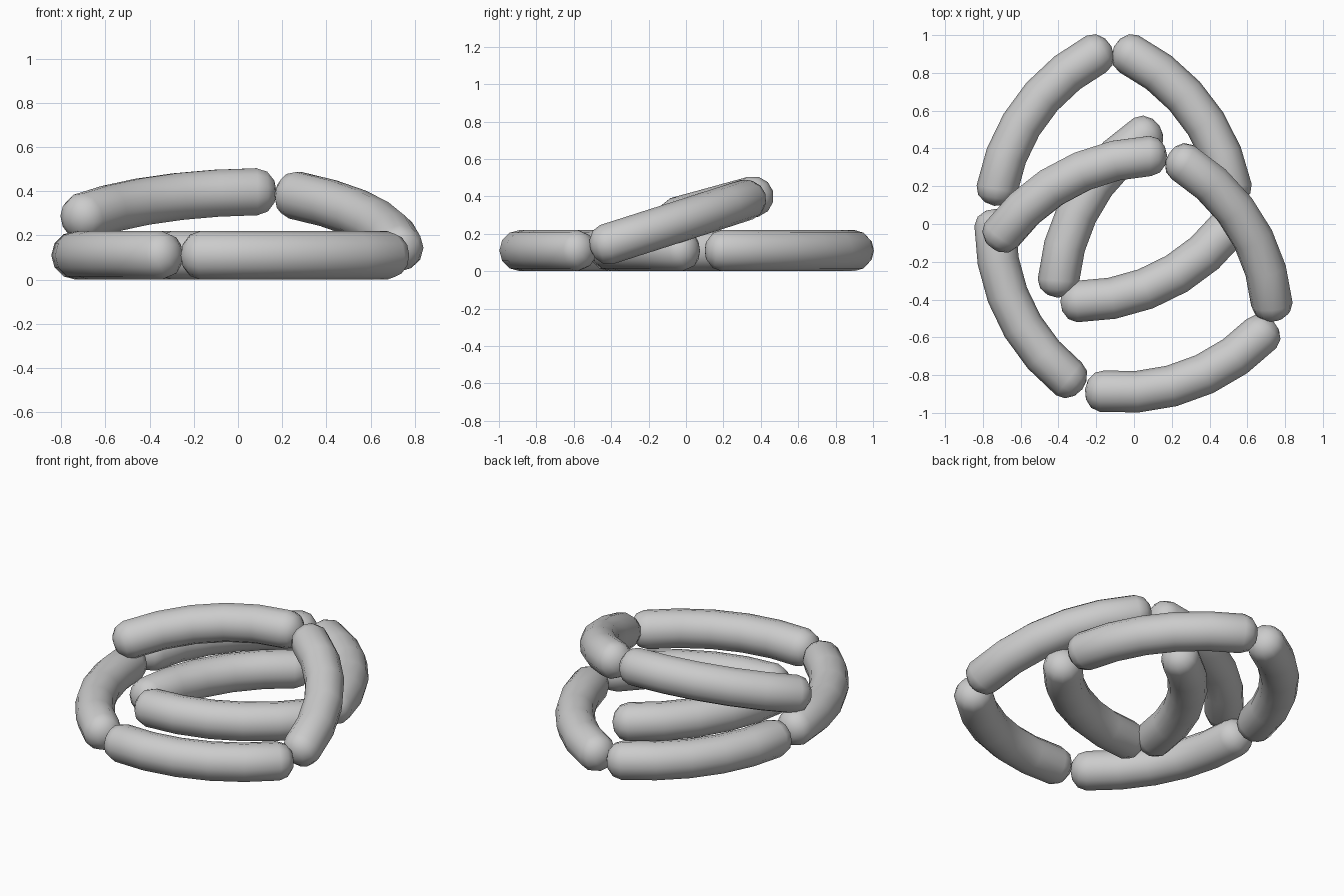
import bpy, bmesh, math
from mathutils import Vector

if "Cube" in bpy.data.objects:
    bpy.data.objects.remove(bpy.data.objects["Cube"])

R = 0.11                    # tube radius
SIDES = 12
SEGS = 5                    # straight pieces along each arc
HALF = math.radians(26)     # half of the arc angle
CAP = 0.09                  # length of the rounded end


def bent_tube(name, p, q, tilt=0.0):
    """Curved tube from p to q, bulging to the left of travel, with rounded ends."""
    p, q = Vector(p), Vector(q)
    up = Vector((0, -math.sin(math.radians(tilt)), math.cos(math.radians(tilt))))
    along = (q - p).normalized()
    out = up.cross(along).normalized()
    up = along.cross(out).normalized()
    rad = (q - p).length / (2 * math.sin(HALF))
    centre = (p + q) / 2 - out * rad * math.cos(HALF)

    def frame(a):
        radial = out * math.cos(a) + along * math.sin(a)
        tangent = along * math.cos(a) - out * math.sin(a)
        return centre + radial * rad, radial, tangent

    # stations: (position, radial, ring radius), caps included
    stations = []
    cap_angles = [math.radians(d) for d in (62, 32)]
    pos, radial, tan = frame(-HALF)
    tip_a = pos - tan * CAP
    for a in cap_angles:
        stations.append((pos - tan * CAP * math.sin(a), radial, R * math.cos(a)))
    for i in range(SEGS + 1):
        pos, radial, tan = frame(-HALF + 2 * HALF * i / SEGS)
        stations.append((pos, radial, R))
    for a in reversed(cap_angles):
        stations.append((pos + tan * CAP * math.sin(a), radial, R * math.cos(a)))
    tip_b = pos + tan * CAP

    bm = bmesh.new()
    rings = []
    for pos, radial, r in stations:
        rings.append([bm.verts.new(pos + (radial * math.cos(t) + up * math.sin(t)) * r)
                      for t in (2 * math.pi * k / SIDES for k in range(SIDES))])
    for a, b in zip(rings, rings[1:]):
        for k in range(SIDES):
            n = (k + 1) % SIDES
            bm.faces.new((a[k], a[n], b[n], b[k]))
    for ring, tip in ((rings[0], tip_a), (rings[-1], tip_b)):
        v = bm.verts.new(tip)
        for k in range(SIDES):
            bm.faces.new((ring[k], ring[(k + 1) % SIDES], v))
    bmesh.ops.recalc_face_normals(bm, faces=bm.faces)
    for f in bm.faces:
        f.smooth = True
    mesh = bpy.data.meshes.new(name)
    bm.to_mesh(mesh)
    bm.free()
    obj = bpy.data.objects.new(name, mesh)
    bpy.context.collection.objects.link(obj)


# tubes lying flat on the ground
flat = {
    "back_left_tube": ((-0.725, 0.185), (-0.20, 0.90)),
    "back_right_tube": ((-0.025, 0.90), (0.515, 0.19)),
    "front_left_tube": ((-0.345, -0.82), (-0.735, -0.01)),
    "front_right_tube": ((0.675, -0.58), (-0.17, -0.885)),
    "inner_left_tube": ((-0.40, -0.30), (0.06, 0.47)),
    "inner_front_tube": ((0.50, -0.02), (-0.30, -0.41)),
}
for name, (p, q) in flat.items():
    bent_tube(name, (*p, R), (*q, R))

# tilted tubes resting on top
bent_tube("top_left_tube", (-0.70, -0.055, 0.284), (0.085, 0.36, 0.398), 15.4)
bent_tube("top_right_tube", (0.26, 0.325, 0.382), (0.73, -0.425, 0.142), 17.5)
